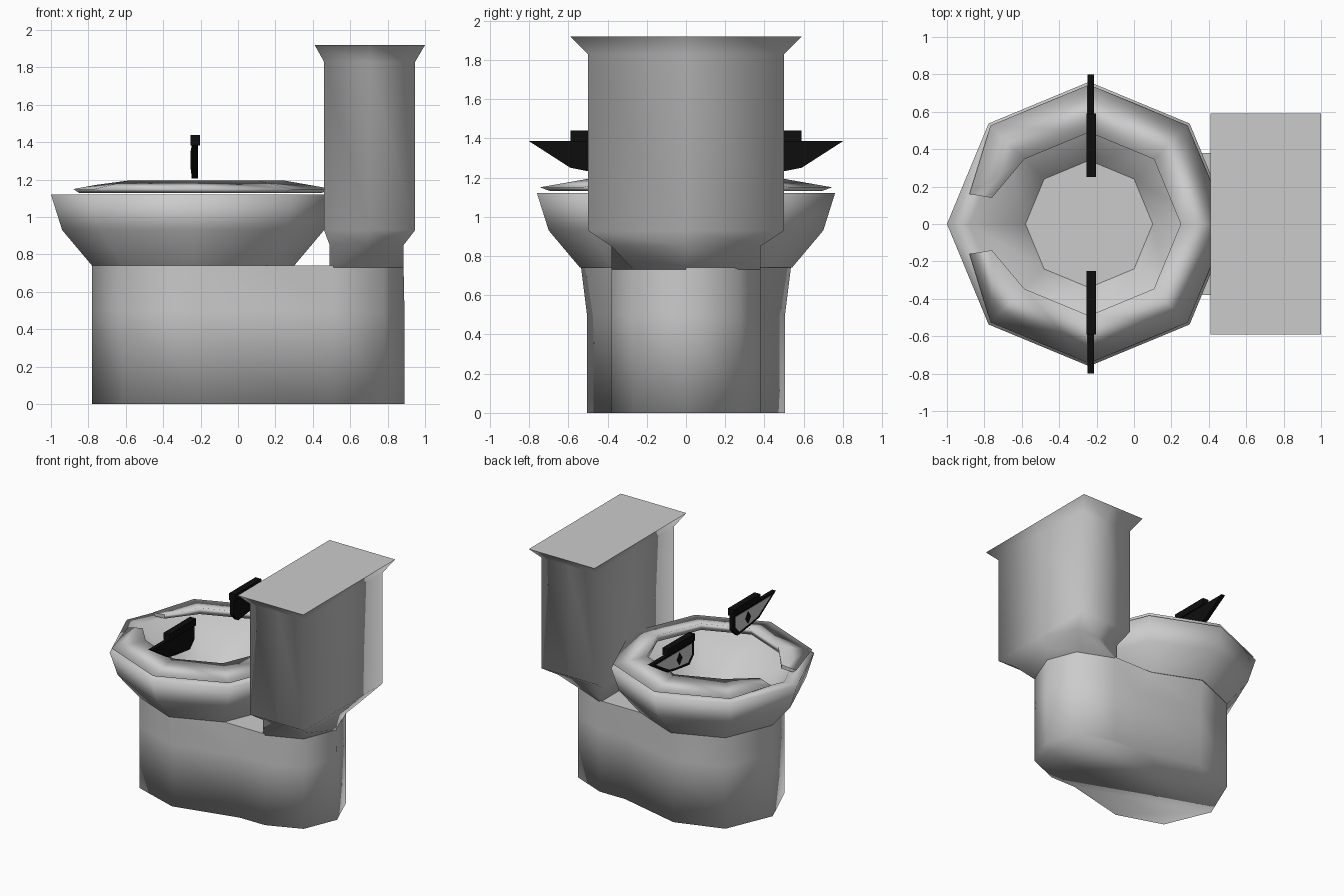
import bpy, bmesh
from math import cos, sin, radians

if "Cube" in bpy.data.objects:
    bpy.data.objects.remove(bpy.data.objects["Cube"])

CX = -0.24  # centre of the octagonal bowl


def material(name, color):
    m = bpy.data.materials.new(name)
    m.diffuse_color = color
    m.use_nodes = True
    m.node_tree.nodes["Principled BSDF"].inputs["Base Color"].default_value = m.diffuse_color
    return m


black = material("black", (0.004, 0.004, 0.004, 1))


def loft(name, loops, smooth=True, flat_start=False, flat_end=True, mat=None):
    """Skin a stack of closed loops and cap both ends."""
    bm = bmesh.new()
    rings = [[bm.verts.new(p) for p in loop] for loop in loops]
    n = len(rings[0])
    for a, b in zip(rings, rings[1:]):
        for i in range(n):
            j = (i + 1) % n
            bm.faces.new((a[i], a[j], b[j], b[i])).smooth = smooth
    bm.faces.new(rings[0][::-1]).smooth = smooth and not flat_start
    bm.faces.new(rings[-1]).smooth = smooth and not flat_end
    bmesh.ops.recalc_face_normals(bm, faces=bm.faces)
    me = bpy.data.meshes.new(name)
    bm.to_mesh(me)
    bm.free()
    ob = bpy.data.objects.new(name, me)
    bpy.context.collection.objects.link(ob)
    if mat:
        me.materials.append(mat)
    return ob


def both_sides(half, z):
    """Mirror a half outline across y = 0 at height z."""
    other = [(x, -y) for x, y in reversed(half) if y > 0]
    return [(x, y, z) for x, y in half + other]


def ring_point(deg, r, z):
    return (CX + r * cos(radians(deg)), r * sin(radians(deg)), z)


def octagon(r, z):
    return [ring_point(45 * i, r, z) for i in range(8)]


# Pedestal with octagonal front and narrower rear
foot = [(-.78, 0), (-.62, .38), (-.24, .505), (.28, .38), (.51, .38), (.78, .27), (.89, 0)]
top = [(-.78, 0), (-.62, .38), (-.24, .535), (.14, .38), (.51, .38), (.78, .27), (.885, 0)]
loft("pedestal", [both_sides(foot, 0), both_sides(foot, .5), both_sides(top, .74)])

# Bowl: outer wall, rim, basin and floor
loft("bowl", [octagon(.54, .74), octagon(.70, .93), octagon(.76, 1.12),
              octagon(.64, 1.12), octagon(.34, .80)], flat_start=True)


# Cistern: neck, flared box and lid
def box_half(x0, x1, y):
    return [(x0, 0), (x0, y), ((x0 + x1) / 2, y), (x1, y), (x1, 0)]


neck = [(.49, 0), (.49, .38), (.51, .38), (.78, .27), (.885, 0)]
loft("cistern", [both_sides(neck, .73),
                 both_sides(box_half(.49, .885, .38), .85),
                 both_sides(box_half(.46, .947, .50), .93),
                 both_sides(box_half(.46, .947, .50), 1.83),
                 both_sides(box_half(.41, 1.0, .59), 1.92)])


# Horseshoe seat, open at the front of the bowl
def seat_end(s):
    return [(-.88, s * .16, 1.15), (-.76, s * .14, 1.172),
            (-.76, s * .14, 1.14), (-.85, s * .155, 1.13)]


def seat_section(deg):
    return [ring_point(deg, .745, 1.15), ring_point(deg, .49, 1.195),
            ring_point(deg, .50, 1.14), ring_point(deg, .69, 1.13)]


stations = [seat_end(1)] + [seat_section(a) for a in range(135, -136, -45)] + [seat_end(-1)]
loft("seat", stations, flat_start=True)


# Eyes above the bowl: backing plate, pale panel, pupil and brow
def slab(name, outline, x0, x1, side, mat=None):
    loft(name, [[(x, side * y, z) for y, z in outline] for x in (x0, x1)],
         smooth=False, mat=mat)


plate = [(.25, 1.385), (.80, 1.385), (.59, 1.25), (.50, 1.232), (.31, 1.207), (.25, 1.27)]
panel = [(.28, 1.37), (.74, 1.37), (.575, 1.268), (.49, 1.25), (.33, 1.232), (.28, 1.28)]
pupil = [(.44, 1.355), (.475, 1.305), (.44, 1.255), (.405, 1.305)]
brow = [(.25, 1.383), (.59, 1.383), (.59, 1.44), (.25, 1.44)]
for side, label in ((1, "left"), (-1, "right")):
    slab(label + "_eye_plate", plate, -.248, -.215, side, black)
    slab(label + "_eye_panel", panel, -.250, -.240, side)
    slab(label + "_pupil", pupil, -.253, -.240, side, black)
    slab(label + "_brow", brow, -.255, -.203, side, black)
